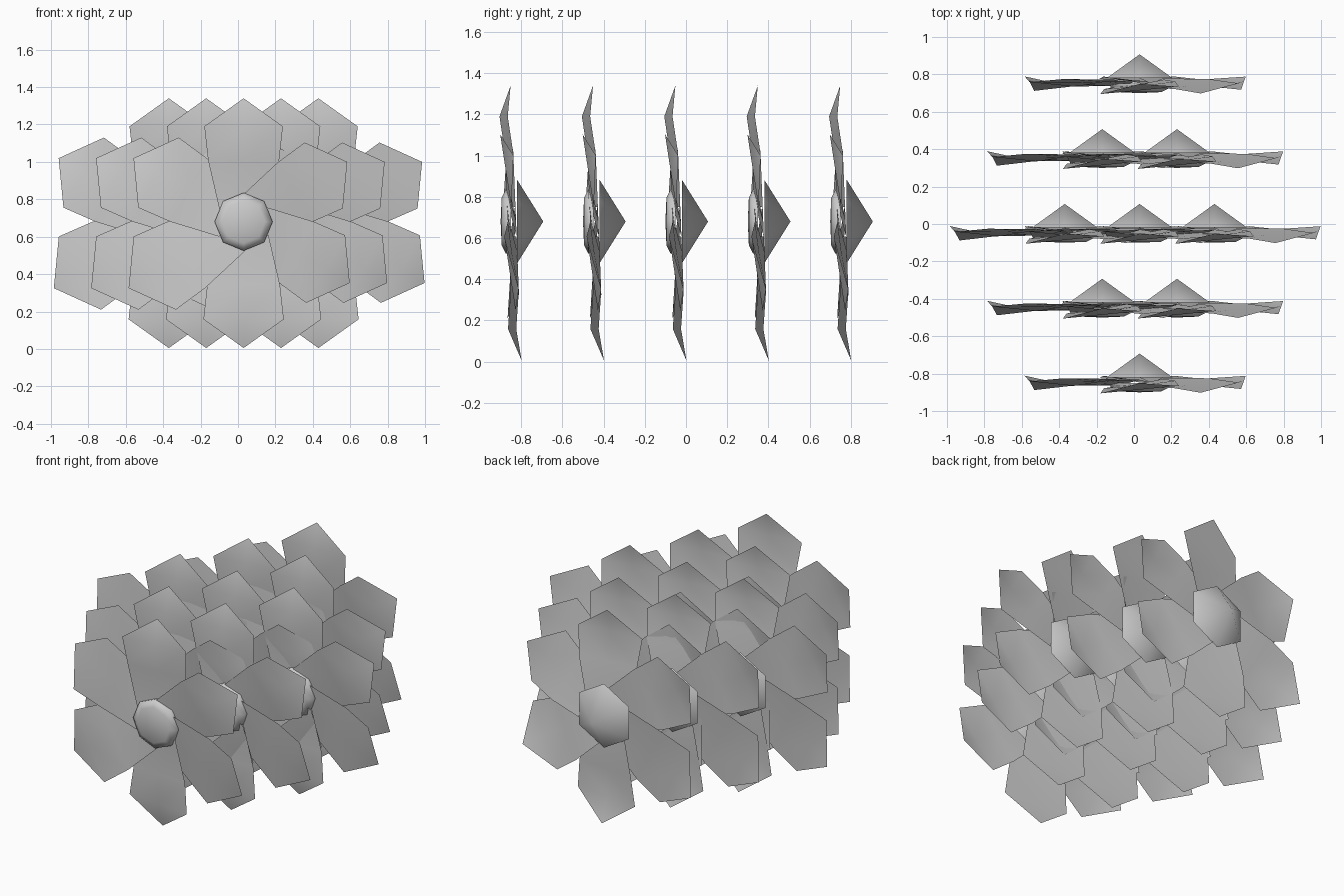
import bpy, bmesh
from math import sin, cos, pi, radians
from mathutils import Matrix

cube = bpy.data.objects.get("Cube")
if cube:
    bpy.data.objects.remove(cube)

grey = bpy.data.materials.new("plain_grey")
grey.use_nodes = True
COLOUR = (0.6, 0.6, 0.6, 1)
grey.diffuse_color = COLOUR
grey.node_tree.nodes["Principled BSDF"].inputs["Base Color"].default_value = COLOUR


def finish(bm, name, angle):
    """Turn a bmesh into a smooth shaded mesh with sharp edges past an angle."""
    mesh = bpy.data.meshes.new(name)
    bm.to_mesh(mesh)
    bm.free()
    mesh.materials.append(grey)
    mesh.shade_smooth()
    mesh.set_sharp_from_angle(angle=radians(angle))
    return mesh


# Petal rows from base to tip: distance, half width,
# depth at the leading edge, the middle and the trailing edge
ROWS = [(0.07, 0.13, -0.01, 0.005, 0.03),
        (0.33, 0.19, -0.01, 0.005, 0.03),
        (0.51, 0.21, -0.03, -0.01, 0.01)]
TIP, TIP_DEPTH, LEAN = 0.66, 0.03, 0.04
# Petal direction in degrees and length
PETALS = [(90, 0.66), (30, 0.64), (-30, 0.655), (-90, 0.675), (-150, 0.71), (150, 0.68)]


def petal_ring():
    bm = bmesh.new()
    for degrees, length in PETALS:
        a, s = radians(degrees), length / TIP

        def point(r, side, depth):
            x = s * (r * cos(a) - side * sin(a))
            z = s * (r * sin(a) + side * cos(a))
            return bm.verts.new((x, depth - LEAN * z, z))

        grid = [[point(r, w * k, d) for k, d in zip((1, 0, -1), depths)]
                for r, w, *depths in ROWS]
        tip = point(TIP, 0, TIP_DEPTH)
        for low, high in zip(grid, grid[1:]):
            for i in range(2):
                bm.faces.new((low[i], low[i + 1], high[i + 1], high[i]))
        for i in range(2):
            bm.faces.new((grid[-1][i], grid[-1][i + 1], tip))
    bmesh.ops.recalc_face_normals(bm, faces=bm.faces)
    for f in bm.faces:
        if f.normal.y > 0:
            f.normal_flip()
    return finish(bm, "petals", 60)


def back_cone():
    """Six sided cone pointing backwards."""
    bm = bmesh.new()
    bmesh.ops.create_cone(bm, cap_ends=True, segments=6, radius1=0.203, radius2=0,
                          depth=0.127, matrix=Matrix.Rotation(-pi / 2, 4, "X"))
    bmesh.ops.remove_doubles(bm, verts=bm.verts, dist=0.0001)
    return finish(bm, "back_cone", 50)


def front_button():
    """Eight sided domed button facing the front."""
    bm = bmesh.new()
    rings = [[bm.verts.new((r * cos(i * pi / 4), y, r * sin(i * pi / 4)))
              for i in range(8)]
             for r, y in ((0.155, 0.04), (0.155, 0.015), (0.115, -0.005))]
    for a, b in zip(rings, rings[1:]):
        for i in range(8):
            j = (i + 1) % 8
            bm.faces.new((a[i], a[j], b[j], b[i]))
    centre = bm.verts.new((0, -0.01, 0))
    for i in range(8):
        bm.faces.new((rings[-1][i], rings[-1][(i + 1) % 8], centre))
    bm.faces.new(rings[0][::-1])
    bmesh.ops.recalc_face_normals(bm, faces=bm.faces)
    return finish(bm, "front_button", 80)


# Part mesh and its depth within a flower
parts = [(petal_ring(), -0.055), (back_cone(), 0.0435), (front_button(), -0.09)]

# Diamond of flowers: one, two, three, two, one
number = 0
for row, count in enumerate((1, 2, 3, 2, 1)):
    for i in range(count):
        number += 1
        x = 0.03 + 0.4 * (i - (count - 1) / 2)
        y = 0.4 * (row - 2)
        for mesh, depth in parts:
            part = bpy.data.objects.new(f"flower_{number}_{mesh.name}", mesh)
            part.location = (x, y + depth, 0.68)
            bpy.context.collection.objects.link(part)
